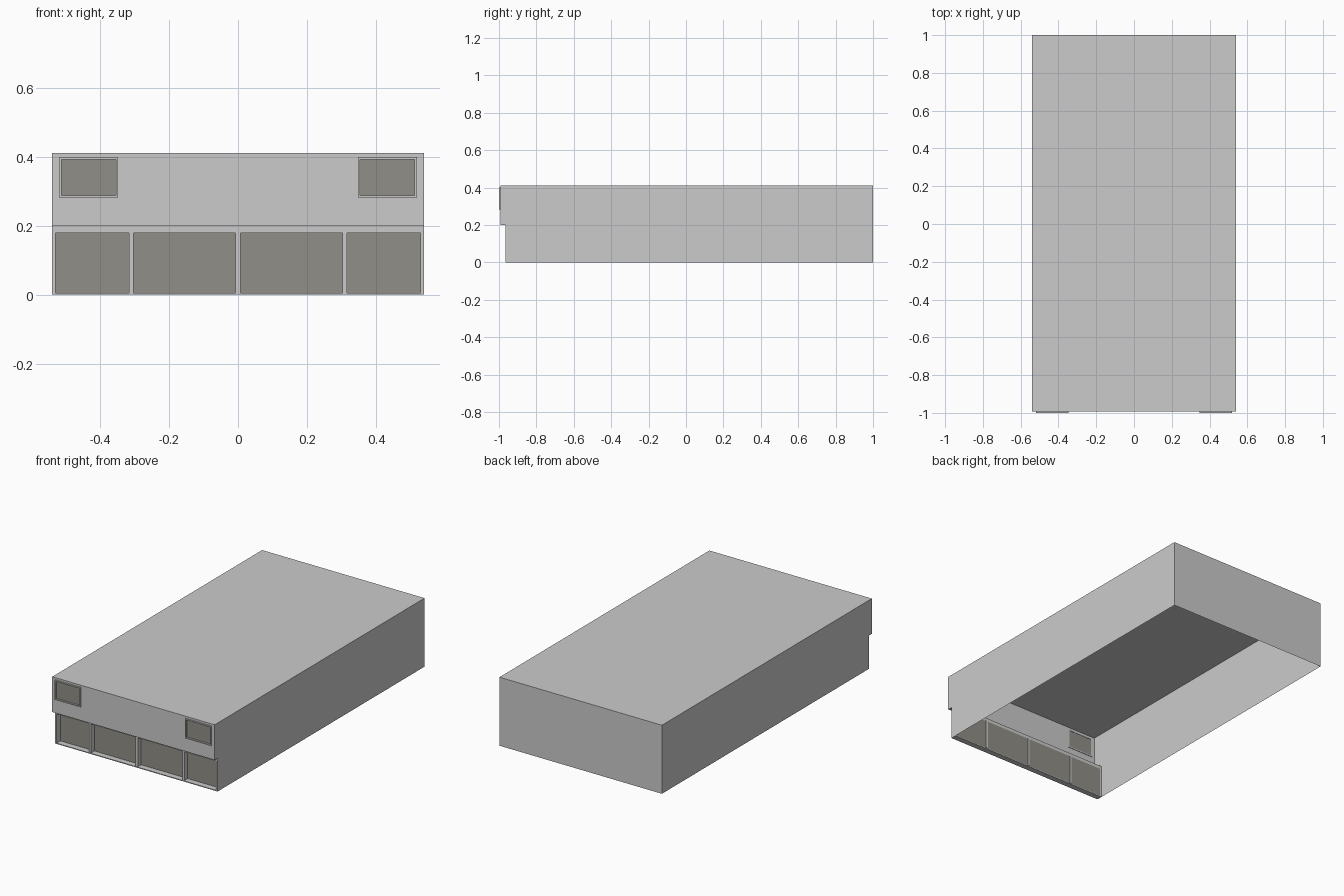
import bpy, bmesh

if "Cube" in bpy.data.objects:
    bpy.data.objects.remove(bpy.data.objects["Cube"])

# overall dimensions
W = 0.54                 # half width
BACK, FRONT, LOW = 1.0, -0.993, -0.965
GLASS_Y = -0.93          # recessed ground floor glazing
STEP, TOP = 0.2, 0.412


def material(name, rgb):
    m = bpy.data.materials.new(name)
    m.diffuse_color = (*rgb, 1.0)
    m.use_nodes = True
    m.node_tree.nodes["Principled BSDF"].inputs["Base Color"].default_value = m.diffuse_color
    return m


GREY = material("light_grey", (0.6, 0.6, 0.6))
GLASS = material("warm_dark_grey", (0.285, 0.275, 0.245))


def finish(name, bm, mat):
    me = bpy.data.meshes.new(name)
    bm.to_mesh(me)
    bm.free()
    me.materials.append(mat)
    ob = bpy.data.objects.new(name, me)
    bpy.context.collection.objects.link(ob)
    return ob


def face(bm, pts):
    bm.faces.new([bm.verts.new(p) for p in pts])


def front_rect(bm, x0, x1, z0, z1, y):
    face(bm, [(x0, y, z0), (x1, y, z0), (x1, y, z1), (x0, y, z1)])


def box(bm, x0, x1, y0, y1, z0, z1):
    vs = bmesh.ops.create_cube(bm, size=1)["verts"]
    for v in vs:
        v.co = (x1 if v.co.x > 0 else x0,
                y1 if v.co.y > 0 else y0,
                z1 if v.co.z > 0 else z0)


# upper windows: opening, mirrored left and right
WX0, WX1, WZ0, WZ1 = 0.355, 0.513, 0.289, 0.393

# building shell: thin sheet walls, open underneath
bm = bmesh.new()
profile = [(LOW, 0), (BACK, 0), (BACK, TOP), (FRONT, TOP), (FRONT, STEP), (LOW, STEP)]
face(bm, [(W, y, z) for y, z in profile])
face(bm, [(-W, y, z) for y, z in reversed(profile)])
face(bm, [(W, BACK, 0), (-W, BACK, 0), (-W, BACK, TOP), (W, BACK, TOP)])
face(bm, [(-W, FRONT, TOP), (W, FRONT, TOP), (W, BACK, TOP), (-W, BACK, TOP)])
face(bm, [(-W, LOW, STEP), (W, LOW, STEP), (W, FRONT, STEP), (-W, FRONT, STEP)])
# upper front wall as a grid with the two window cells left open
xs = [-W, -WX1, -WX0, WX0, WX1, W]
zs = [STEP, WZ0, WZ1, TOP]
for i in range(5):
    for j in range(3):
        if not (j == 1 and i in (1, 3)):
            front_rect(bm, xs[i], xs[i + 1], zs[j], zs[j + 1], FRONT)
bmesh.ops.remove_doubles(bm, verts=bm.verts, dist=1e-5)
finish("building_shell", bm, GREY)

# ground floor surround: head, sill, jambs
bm = bmesh.new()
box(bm, -W, W, LOW, GLASS_Y, 0.18, STEP)
box(bm, -W, W, LOW, GLASS_Y, 0, 0.005)
for s in (-1, 1):
    a, b = sorted((s * 0.53, s * W))
    box(bm, a, b, LOW, GLASS_Y, 0.005, 0.18)
finish("shopfront_surround", bm, GREY)

# ground floor mullions
bm = bmesh.new()
for x in (-0.31, 0, 0.31):
    box(bm, x - 0.007, x + 0.007, LOW + 0.003, GLASS_Y + 0.003, 0.005, 0.18)
finish("shopfront_mullions", bm, GREY)

# ground floor glazing
bm = bmesh.new()
front_rect(bm, -0.53, 0.53, 0.005, 0.18, GLASS_Y)
finish("shopfront_glass", bm, GLASS)

# upper windows: projecting frame around inset glass
for side, s in (("left", -1), ("right", 1)):
    x0, x1 = sorted((s * WX0, s * WX1))
    t, y0, y1 = 0.007, -1.0, FRONT + 0.003
    bm = bmesh.new()
    box(bm, x0 - t, x1 + t, y0, y1, WZ1, WZ1 + t)
    box(bm, x0 - t, x1 + t, y0, y1, WZ0 - t, WZ0)
    box(bm, x0 - t, x0, y0, y1, WZ0, WZ1)
    box(bm, x1, x1 + t, y0, y1, WZ0, WZ1)
    finish("upper_window_frame_" + side, bm, GREY)
    bm = bmesh.new()
    front_rect(bm, x0, x1, WZ0, WZ1, FRONT + 0.001)
    finish("upper_window_glass_" + side, bm, GLASS)
